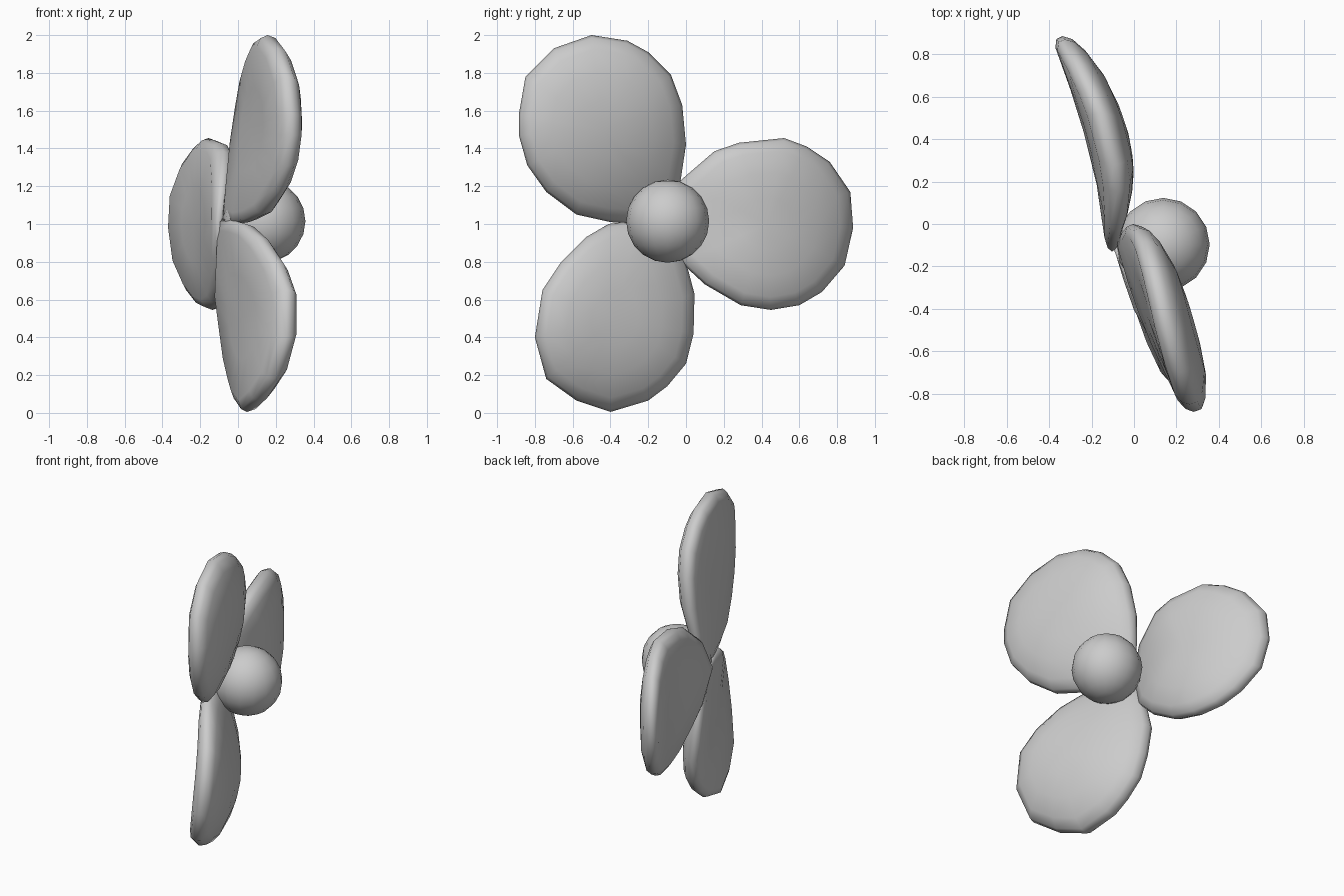
import bpy, bmesh, math

if "Cube" in bpy.data.objects:
    bpy.data.objects.remove(bpy.data.objects["Cube"])

grey = bpy.data.materials.new("light_grey")
grey.diffuse_color = (0.6, 0.6, 0.6, 1)
grey.use_nodes = True
grey.node_tree.nodes["Principled BSDF"].inputs["Base Color"].default_value = grey.diffuse_color

# Cross-section of a petal: (outline scale, x offset from the rim surface)
SECTION = [(0.45, -0.075), (0.88, -0.06), (0.97, -0.035), (1.0, 0.0),
           (0.97, 0.04), (0.85, 0.075), (0.6, 0.11), (0.3, 0.125)]
ROOT = (-0.07, 1.02)


def petal(name, centre, outline, rim_x, pull):
    """Lens-shaped petal facing +x, from an outline in (y, z)."""
    bm = bmesh.new()

    def point(y, z, offset):
        # Thinner and pulled back near the root
        near = math.exp(-(math.hypot(y - ROOT[0], z - ROOT[1]) / 0.24) ** 2)
        return bm.verts.new((rim_x(y, z) - pull * near + offset * (1 - 0.45 * near), y, z))

    cy, cz = centre
    rings = [[point(cy + s * (y - cy), cz + s * (z - cz), off) for y, z in outline]
             for s, off in SECTION]
    n = len(outline)
    for a, b in zip(rings, rings[1:]):
        for i in range(n):
            j = (i + 1) % n
            bm.faces.new((a[i], a[j], b[j], b[i]))
    # Close the back and the front
    for ring, off in ((rings[0], -0.08), (rings[-1], 0.13)):
        mid = point(cy, cz, off)
        for i in range(n):
            bm.faces.new((ring[i], ring[(i + 1) % n], mid))
    bmesh.ops.recalc_face_normals(bm, faces=bm.faces)
    for f in bm.faces:
        f.smooth = True
    mesh = bpy.data.meshes.new(name)
    bm.to_mesh(mesh)
    bm.free()
    mesh.materials.append(grey)
    bpy.context.collection.objects.link(bpy.data.objects.new(name, mesh))


def upper_x(y, z):
    w, h = (y + 0.88) / 0.88, z - 1.5
    return 0.145 - 0.31 * (y + 0.44) + 0.14 * w * h - 0.15 * h * h


def side_x(y, z):
    return -0.08 - 0.07 * y - 0.25 * y * y + 0.13 * (z - 1) ** 2


def lower_x(y, z):
    w, h = (y + 0.8) / 0.85, z - 0.5
    return 0.1 - 0.4 * (y + 0.38) + (0.1 - 0.25 * w) * h - 0.28 * h * h


# Upper petal
petal("upper_petal", (-0.44, 1.5),
      [(-0.5, 2.0), (-0.31, 1.97), (-0.2, 1.91), (-0.08, 1.79), (-0.02, 1.63),
       (0.0, 1.42), (-0.03, 1.22), (-0.08, 1.03), (-0.25, 1.0), (-0.4, 1.01),
       (-0.58, 1.05), (-0.74, 1.17), (-0.84, 1.31), (-0.885, 1.47), (-0.885, 1.58),
       (-0.85, 1.78), (-0.7, 1.93)], upper_x, 0.01)

# Side petal, bending back towards its far end
petal("side_petal", (0.43, 1.0),
      [(0.15, 1.385), (0.28, 1.43), (0.52, 1.455), (0.64, 1.41), (0.76, 1.33),
       (0.87, 1.17), (0.885, 0.98), (0.84, 0.78), (0.72, 0.64), (0.6, 0.57),
       (0.45, 0.545), (0.29, 0.57), (0.1, 0.68), (-0.03, 0.8), (-0.13, 1.02),
       (-0.03, 1.23)], side_x, 0.03)

# Lower petal
petal("lower_petal", (-0.38, 0.5),
      [(-0.4, 0.005), (-0.2, 0.065), (-0.1, 0.14), (0.0, 0.26), (0.04, 0.42),
       (0.045, 0.63), (0.0, 0.8), (-0.08, 1.03), (-0.25, 1.02), (-0.41, 1.0),
       (-0.53, 0.93), (-0.66, 0.8), (-0.76, 0.65), (-0.8, 0.4), (-0.74, 0.18),
       (-0.58, 0.065)], lower_x, -0.06)

# Round centre
bpy.ops.mesh.primitive_uv_sphere_add(segments=16, ring_count=10, radius=0.22,
                                     location=(0.137, -0.097, 1.015))
core = bpy.context.object
core.name = "flower_centre"
core.data.materials.append(grey)
bpy.ops.object.shade_smooth()
